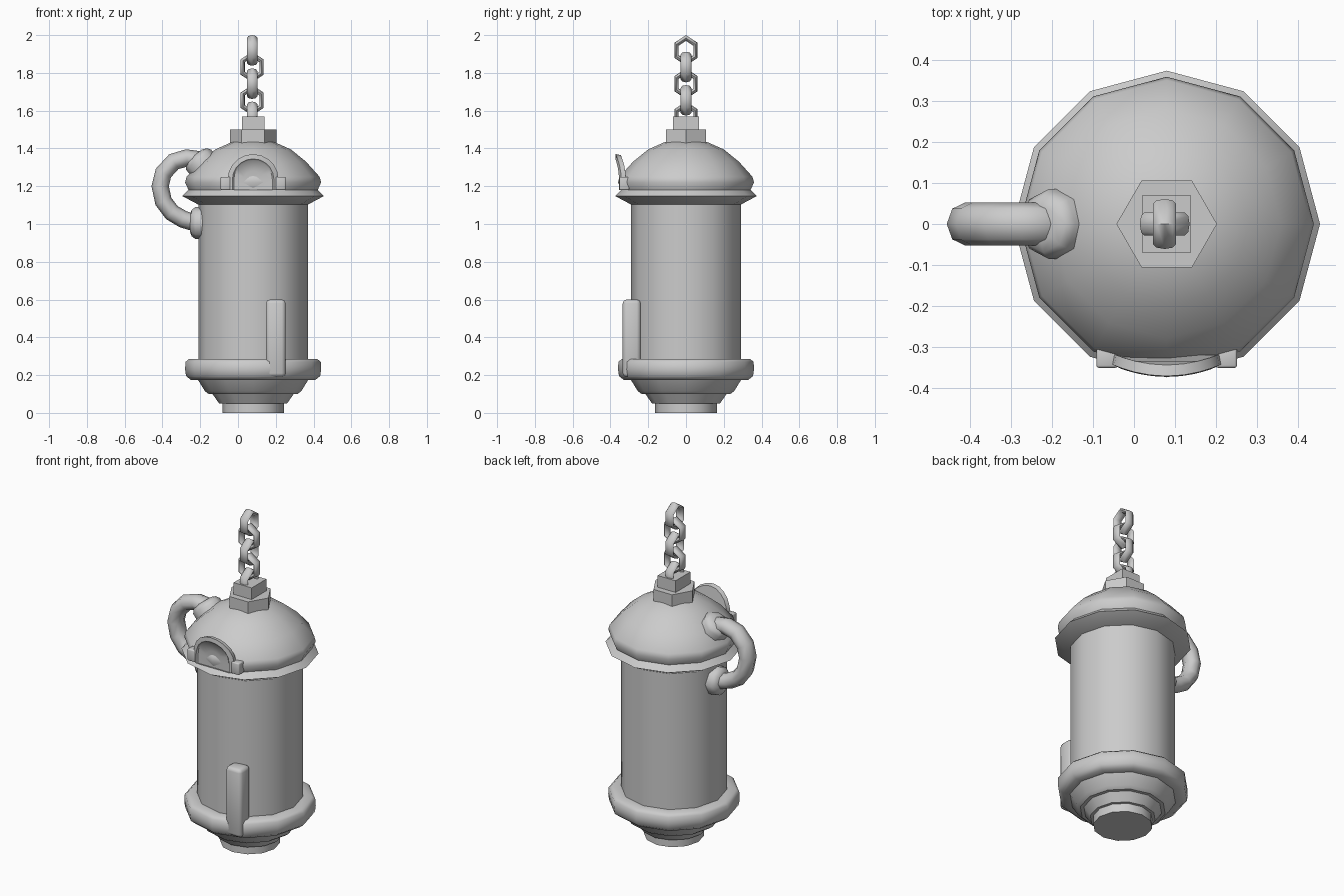
import bpy, bmesh
from math import sin, cos, pi, radians
from mathutils import Vector, Matrix

cube = bpy.data.objects.get("Cube")
if cube:
    bpy.data.objects.remove(cube)

AX = 0.08  # lamp axis in x
GREY = (0.6, 0.6, 0.6, 1)
metal = bpy.data.materials.new("plain grey metal")
metal.use_nodes = True
metal.diffuse_color = GREY
metal.node_tree.nodes["Principled BSDF"].inputs["Base Color"].default_value = GREY


def finish(name, bm, angle=35):
    bmesh.ops.recalc_face_normals(bm, faces=bm.faces[:])
    mesh = bpy.data.meshes.new(name)
    bm.to_mesh(mesh)
    bm.free()
    mesh.materials.append(metal)
    obj = bpy.data.objects.new(name, mesh)
    bpy.context.collection.objects.link(obj)
    bpy.ops.object.select_all(action='DESELECT')
    obj.select_set(True)
    bpy.context.view_layer.objects.active = obj
    bpy.ops.object.shade_smooth_by_angle(angle=radians(angle))
    return obj


def bridge(bm, rings, closed=True):
    n = len(rings[0])
    for a, b in zip(rings, rings[1:]):
        for i in range(n if closed else n - 1):
            j = (i + 1) % n
            bm.faces.new((a[i], a[j], b[j], b[i]))


def lathe(name, profile, sides=12, matrix=None, angle=35):
    """Turn (radius, height) points around z and cap both ends."""
    bm = bmesh.new()
    rings = [[bm.verts.new((r * cos(2 * pi * i / sides), r * sin(2 * pi * i / sides), z))
              for i in range(sides)] for r, z in profile]
    bridge(bm, rings)
    bm.faces.new(rings[0])
    bm.faces.new(rings[-1])
    bm.transform(matrix or Matrix.Translation((AX, 0, 0)))
    return finish(name, bm, angle)


def box(name, low, high, bevel=0):
    low, high = Vector(low), Vector(high)
    bm = bmesh.new()
    bmesh.ops.create_cube(bm, size=1)
    bm.transform(Matrix.Translation((low + high) / 2) @ Matrix.Diagonal((*(high - low), 1)))
    if bevel:
        bmesh.ops.bevel(bm, geom=bm.edges[:], offset=bevel, segments=2, affect='EDGES', profile=0.5)
    return finish(name, bm, 50)


# Body, base and lid
lathe("body", [(0.29, 0.2), (0.29, 1.14)])
lathe("base_ring", [(0.28, 0.175), (0.33, 0.175), (0.355, 0.195), (0.36, 0.23),
                    (0.358, 0.27), (0.34, 0.285), (0.285, 0.285)], angle=50)
lathe("stepped_foot", [(0.163, 0), (0.163, 0.05), (0.18, 0.05), (0.215, 0.1),
                       (0.235, 0.1), (0.255, 0.115), (0.295, 0.18)])
lathe("domed_lid", [(0.285, 1.1), (0.375, 1.148), (0.342, 1.18), (0.36, 1.22), (0.352, 1.25),
                    (0.28, 1.33), (0.2, 1.395), (0.11, 1.435), (0.03, 1.445)], angle=50)
lathe("hexagonal_cap", [(0.123, 1.43), (0.123, 1.5)], 6)
box("square_cap", (AX - 0.06, -0.07, 1.49), (AX + 0.06, 0.07, 1.57))

# Chain of flattened six-sided links, alternating direction
for k in range(5):
    bm = bmesh.new()
    rings = []
    for i in range(6):
        a = pi / 3 * i
        ring = []
        for j in range(8):
            t = pi / 4 * j
            r = 0.066 + 0.015 * cos(t)
            ring.append(bm.verts.new((0.87 * r * sin(a), 0.028 * sin(t), r * cos(a))))
        rings.append(ring)
    bridge(bm, rings + rings[:1])
    turn = pi / 2 if k % 2 == 0 else 0
    bm.transform(Matrix.Translation((AX - 0.005, 0, 1.919 - 0.088 * k)) @ Matrix.Rotation(turn, 4, 'Z'))
    finish("chain_link_%d" % (k + 1), bm, 65)

# Bent pipe on the right side with a flange at each end
path = [(-0.19, 1.31), (-0.225, 1.345), (-0.27, 1.35), (-0.34, 1.33), (-0.395, 1.27), (-0.412, 1.2),
        (-0.395, 1.12), (-0.35, 1.06), (-0.29, 1.025), (-0.24, 1.01), (-0.18, 1.01)]
bm = bmesh.new()
rings = []
for i, (x, z) in enumerate(path):
    x0, z0 = path[max(i - 1, 0)]
    x1, z1 = path[min(i + 1, len(path) - 1)]
    side = Vector((z1 - z0, 0, x0 - x1)).normalized()
    rings.append([bm.verts.new(Vector((x, 0, z)) + side * 0.046 * cos(pi / 4 * j)
                               + Vector((0, 0.053 * sin(pi / 4 * j), 0))) for j in range(8)])
bridge(bm, rings)
bm.faces.new(rings[0])
bm.faces.new(rings[-1])
finish("side_pipe", bm, 60)

for name, centre, normal in (("upper_pipe_flange", (-0.2, 0, 1.33), (-0.62, 0, 0.78)),
                             ("lower_pipe_flange", (-0.21, 0, 1.005), (-1, 0, 0))):
    turn = Vector(normal).to_track_quat('Z', 'Y').to_matrix().to_4x4()
    lathe(name, [(0.085, -0.05), (0.085, 0.015), (0.07, 0.035), (0.045, 0.045)], 8,
          Matrix.Translation(centre) @ turn, 60)

# Upright rib at the front
box("front_rib", (0.148, -0.335, 0.19), (0.252, -0.24, 0.6), 0.02)


# Arched front badge, curved round the lid, with a dished middle
def arch(size, height_scale, depth):
    points = [(size, 1.18)] + [(size * cos(pi * i / 10), 1.235 + size * height_scale * sin(pi * i / 10))
                               for i in range(11)] + [(-size, 1.18)]
    return [(AX + x, depth + 1.6 * x * x, z) for x, z in points]


bm = bmesh.new()
rings = [[bm.verts.new(p) for p in arch(*s)] for s in
         ((0.13, 1, -0.345), (0.135, 1, -0.372), (0.11, 1, -0.374), (0.102, 1, -0.364),
          (0.05, 0.9, -0.35))]
bridge(bm, rings)
bm.faces.new(rings[0])
bm.faces.new(rings[-1])
finish("arched_badge", bm, 40)
for s, name in ((-1, "right_badge_foot"), (1, "left_badge_foot")):
    xs = sorted((AX + s * 0.12, AX + s * 0.172))
    box(name, (xs[0], -0.352, 1.18), (xs[1], -0.3, 1.25), 0.006)
